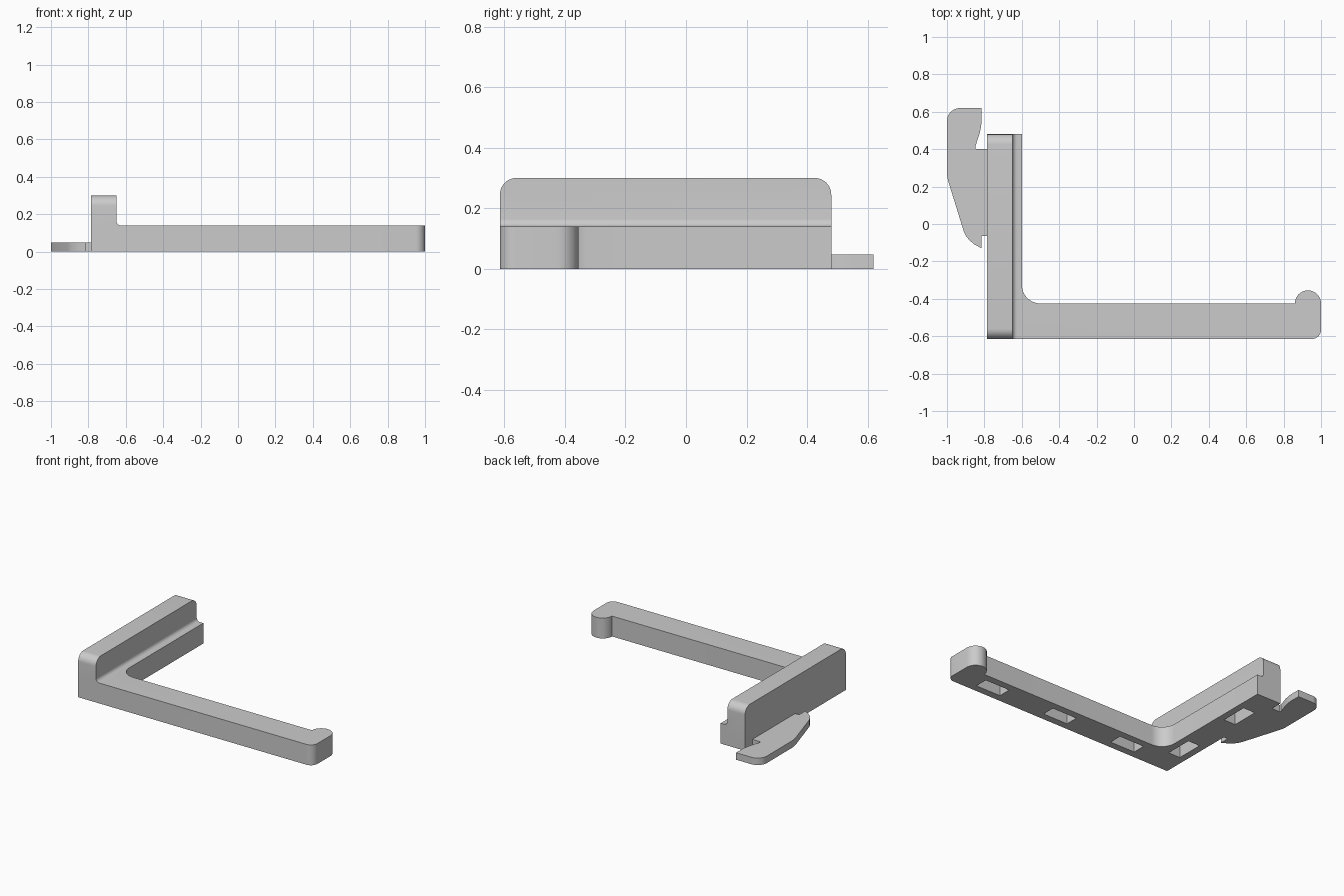
import bpy
import bmesh
from math import sin, cos, radians

cube = bpy.data.objects.get("Cube")
if cube:
    bpy.data.objects.remove(cube, do_unlink=True)

grey = bpy.data.materials.new("plain grey")
grey.use_nodes = True
grey.diffuse_color = (0.6, 0.6, 0.6, 1)
grey.node_tree.nodes["Principled BSDF"].inputs["Base Color"].default_value = (0.6, 0.6, 0.6, 1)


def arc(cx, cy, r, start, end, steps=10):
    """Points along a circular arc, angles in degrees."""
    angles = [radians(start + (end - start) * i / steps) for i in range(steps + 1)]
    return [(cx + r * cos(a), cy + r * sin(a)) for a in angles]


def prism(name, outline, low, high, along="z", round_ends=0):
    """Extrude an outline along z, or an x-z outline along y."""
    bm = bmesh.new()

    def place(u, v, w):
        return (u, v, w) if along == "z" else (u, w, v)

    face = bm.faces.new([bm.verts.new(place(u, v, low)) for u, v in outline])
    extruded = bmesh.ops.extrude_face_region(bm, geom=[face])["geom"]
    moved = [g for g in extruded if isinstance(g, bmesh.types.BMVert)]
    bmesh.ops.translate(bm, verts=moved, vec=place(0, 0, high - low))
    bmesh.ops.recalc_face_normals(bm, faces=bm.faces[:])
    if round_ends:
        top = max(v.co.z for v in bm.verts)
        edges = [e for e in bm.edges
                 if all(v.co.z > top - 0.001 for v in e.verts)
                 and abs(e.verts[0].co.y - e.verts[1].co.y) < 0.001]
        bmesh.ops.bevel(bm, geom=edges, offset=round_ends, segments=10,
                        profile=0.5, affect="EDGES")
    mesh = bpy.data.meshes.new(name)
    bm.to_mesh(mesh)
    bm.free()
    mesh.materials.append(grey)
    obj = bpy.data.objects.new(name, mesh)
    bpy.context.collection.objects.link(obj)
    return obj


def combine(target, other, operation):
    """Apply a boolean and discard the second object."""
    mod = target.modifiers.new("boolean", "BOOLEAN")
    mod.operation, mod.solver, mod.object = operation, "EXACT", other
    bpy.context.view_layer.objects.active = target
    bpy.ops.object.modifier_apply(modifier=mod.name)
    bpy.data.objects.remove(other, do_unlink=True)


LEFT, FRONT, BACK, HEIGHT = -0.785, -0.615, 0.48, 0.14

# L-shaped base with a filleted inner corner and a rounded hook at the arm end
outline = [(LEFT, FRONT)]
outline += arc(0.95, FRONT + 0.05, 0.05, -90, 0)
outline += arc(0.93, -0.425, 0.07, 0, 180, 20)
outline += arc(-0.5, -0.325, 0.1, -90, -180)
outline += [(-0.6, BACK), (LEFT, BACK)]
bracket = prism("bracket", outline, 0, HEIGHT)

# Upright wall with rounded ends and a small fillet at its foot
profile = [(LEFT, 0.06), (-0.625, 0.06)]
profile += arc(-0.625, HEIGHT + 0.025, 0.025, -90, -180, 6)
profile += [(-0.65, 0.3), (LEFT, 0.3)]
wall = prism("wall", profile, FRONT, BACK, "y", 0.055)
combine(bracket, wall, "UNION")

# Pockets in the underside of both legs
slots = [(x, -0.52, 0.095, 0.045) for x in (0.71, 0.165, -0.38)]
slots += [(-0.692, y, 0.045, 0.095) for y in (-0.34, 0.195)]
for x, y, a, b in slots:
    corners = [(x - a, y - b), (x + a, y - b), (x + a, y + b), (x - a, y + b)]
    combine(bracket, prism("slot", corners, -0.05, 0.1), "DIFFERENCE")

# Thin side tab with a notch
tab_outline = [(LEFT, -0.065), (LEFT, 0.4), (-0.845, 0.4), (-0.849, 0.412),
               (-0.825, 0.485), (-0.818, 0.52), (-0.815, 0.55), (-0.815, 0.62)]
tab_outline += arc(-0.93, 0.55, 0.07, 90, 180)
tab_outline += [(-1, 0.26), (-0.992, 0.225), (-0.91, -0.04), (-0.897, -0.066),
                (-0.88, -0.087), (-0.855, -0.108), (-0.815, -0.13), (-0.815, -0.065)]
tab = prism("side_tab", tab_outline, 0, 0.048)

# Smooth curves, sharp edges
for obj in (bracket, tab):
    obj.select_set(True)
bpy.context.view_layer.objects.active = bracket
bpy.ops.object.shade_smooth_by_angle(angle=radians(30))
